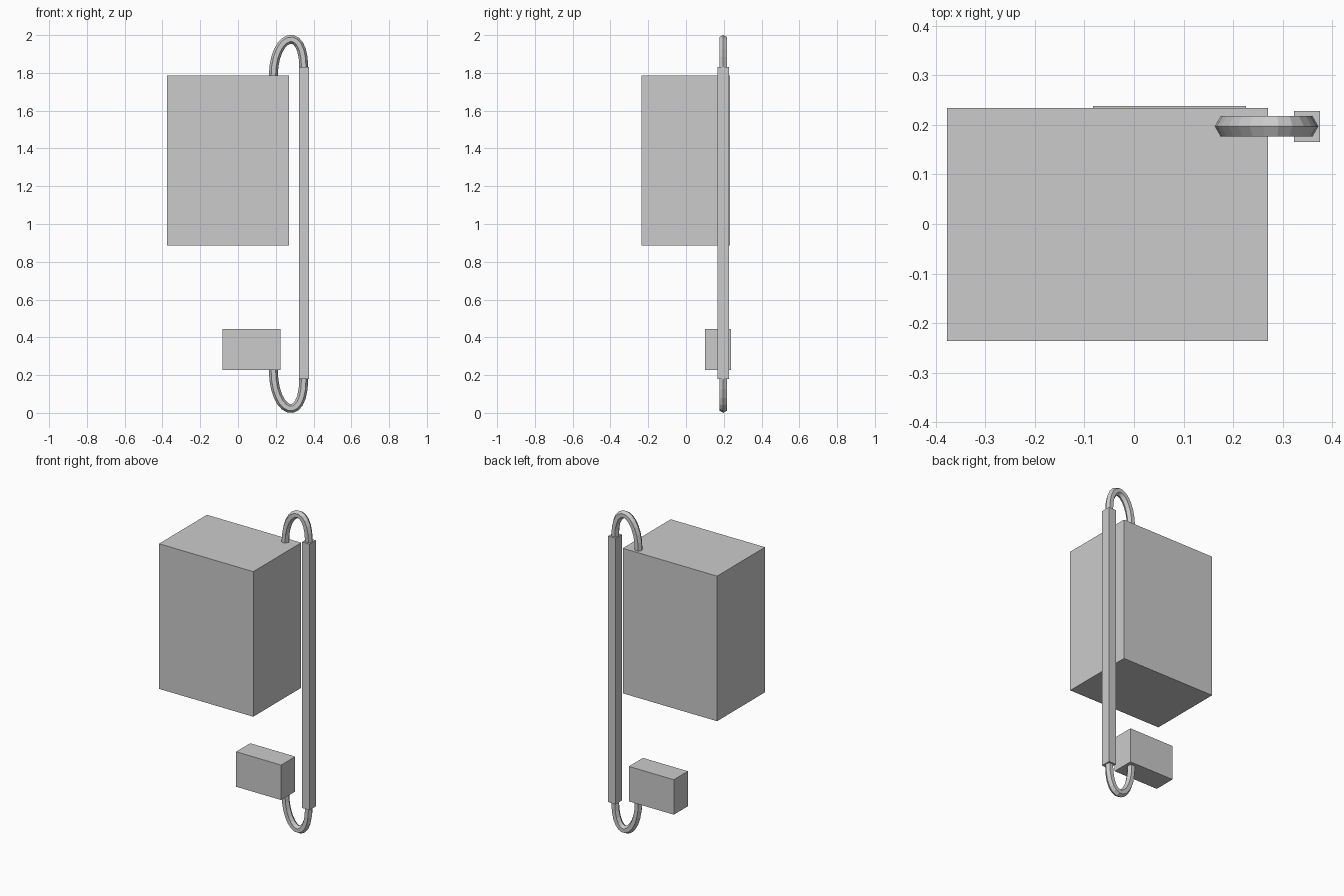
import bpy, bmesh, math
from mathutils import Vector

cube = bpy.data.objects.get("Cube")
if cube:
    bpy.data.objects.remove(cube, do_unlink=True)

# Single flat grey
grey = bpy.data.materials.new("plain_grey")
grey.use_nodes = True
colour = (0.6, 0.6, 0.6, 1)
grey.diffuse_color = colour
grey.node_tree.nodes["Principled BSDF"].inputs["Base Color"].default_value = colour


def add_object(name, bm):
    bmesh.ops.recalc_face_normals(bm, faces=bm.faces)
    mesh = bpy.data.meshes.new(name)
    bm.to_mesh(mesh)
    bm.free()
    mesh.materials.append(grey)
    obj = bpy.data.objects.new(name, mesh)
    bpy.context.collection.objects.link(obj)
    return obj


def box(name, low, high):
    low, high = Vector(low), Vector(high)
    bm = bmesh.new()
    bmesh.ops.create_cube(bm, size=1)
    bmesh.ops.scale(bm, vec=high - low, verts=bm.verts)
    bmesh.ops.translate(bm, vec=(low + high) / 2, verts=bm.verts)
    return add_object(name, bm)


def bent_pipe(name, start, end, reach, y=0.197, radius=0.0237, sides=6, steps=12):
    """Sweep a hexagon along a U bend; reach is the signed height of the handles."""
    a, d = Vector(start), Vector(end)
    b, c = a + Vector((0, reach)), d + Vector((0, reach))
    bm = bmesh.new()
    rings = []
    for i in range(steps + 1):
        t = i / steps
        u = 1 - t
        p = a * u**3 + b * 3 * u * u * t + c * 3 * u * t * t + d * t**3
        tangent = ((b - a) * u * u + (c - b) * 2 * u * t + (d - c) * t * t).normalized()
        ring = []
        for k in range(sides):
            angle = math.tau * k / sides
            out = radius * math.cos(angle)
            ring.append(bm.verts.new((p.x - tangent.y * out,
                                      y + radius * math.sin(angle),
                                      p.y + tangent.x * out)))
        rings.append(ring)
    for r, s in zip(rings, rings[1:]):
        for k in range(sides):
            n = (k + 1) % sides
            bm.faces.new((r[k], r[n], s[n], s[k]))
    bm.faces.new(rings[0])
    bm.faces.new(rings[-1])
    return add_object(name, bm)


# Cabinet, small junction box and upright conduit
box("cabinet", (-0.377, -0.236, 0.885), (0.27, 0.234, 1.785))
box("junction_box", (-0.083, 0.1, 0.228), (0.226, 0.238, 0.445))
box("upright_conduit", (0.323, 0.166, 0.18), (0.375, 0.228, 1.83))

# U-shaped pipes joining the conduit to each box
bent_pipe("upper_pipe", (0.187, 1.78), (0.348, 1.83), 0.228)
bent_pipe("lower_pipe", (0.187, 0.23), (0.348, 0.18), -0.24)
